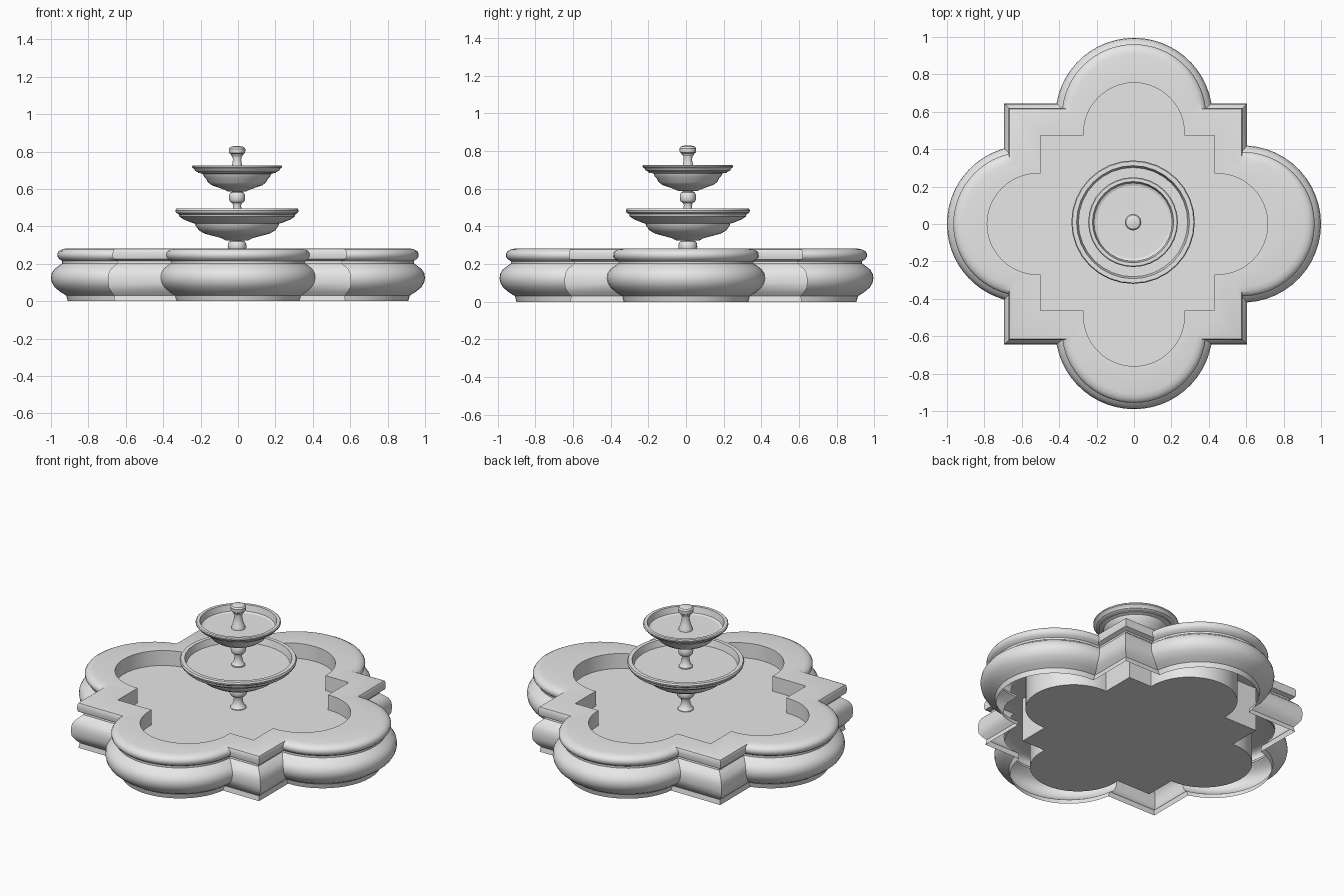
import bpy, bmesh, math

if "Cube" in bpy.data.objects:
    bpy.data.objects.remove(bpy.data.objects["Cube"])

stone = bpy.data.materials.new("grey_stone")
stone.diffuse_color = (0.8, 0.8, 0.8, 1)
stone.use_nodes = True
stone.node_tree.nodes["Principled BSDF"].inputs["Base Color"].default_value = stone.diffuse_color
CX, CY = -0.005, 0.01      # axis of the tiers


def finish(name, bm, angle=35):
    bmesh.ops.recalc_face_normals(bm, faces=bm.faces)
    me = bpy.data.meshes.new(name)
    bm.to_mesh(me)
    bm.free()
    me.materials.append(stone)
    ob = bpy.data.objects.new(name, me)
    bpy.context.collection.objects.link(ob)
    bpy.ops.object.select_all(action='DESELECT')
    ob.select_set(True)
    bpy.context.view_layer.objects.active = ob
    bpy.ops.object.shade_smooth_by_angle(angle=math.radians(angle))
    return ob


def quatrefoil(square, tips, r, lobe_in, corner_in, n=24):
    """Outline of four round lobes and four square corners, counter-clockwise.
    square / tips: right, top, left, bottom distances; *_in: insets."""
    s = [d - corner_in for d in square]
    rr = r - lobe_in
    pts = []
    for k in range(4):
        c = tips[k] - r
        side = s[k]
        a = math.acos(max(-1, min(1, (side - c) / rr)))
        ca, sa = round(math.cos(k * math.pi / 2)), round(math.sin(k * math.pi / 2))
        for i in range(n + 1):
            t = -a + 2 * a * i / n
            u, v = c + rr * math.cos(t), rr * math.sin(t)
            pts.append((u * ca - v * sa, u * sa + v * ca))
        u, v = side, s[(k + 1) % 4]
        if k % 2:                       # corner point between this lobe and the next
            pts.append((u * ca - v * sa, u * sa + v * ca))
        else:
            pts.append((u * ca - v * sa, u * sa + v * ca))
    return pts


OUTER = ((0.605, 0.645, 0.695, 0.645), (1.0, 0.995, 1.0, 0.99), 0.42)
INNER = ((0.43, 0.472, 0.50, 0.463), (0.715, 0.755, 0.785, 0.76), 0.27)

# Basin wall: height, lobe inset, corner inset
layers = [(0, .09, .03), (.03, .082, .035), (.05, .05, .018), (.075, .02, .003),
          (.1, .005, 0), (.125, 0, 0), (.15, .004, .004), (.172, .018, .015),
          (.19, .042, .035), (.203, .06, .05), (.215, .06, .052), (.225, .045, .028),
          (.238, .035, .025), (.255, .034, .025), (.268, .042, .026),
          (.278, .06, .03), (.283, .085, .045)]
bm = bmesh.new()
rings = [[bm.verts.new((x, y, z)) for x, y in quatrefoil(*OUTER, lo, co)]
         for z, lo, co in layers]
for z in (.283, .01):
    rings.append([bm.verts.new((x, y, z)) for x, y in quatrefoil(*INNER, 0, 0)])
for a, b in zip(rings, rings[1:]):
    m = len(a)
    for i in range(m):
        bm.faces.new((a[i], a[(i + 1) % m], b[(i + 1) % m], b[i]))
bm.faces.new(rings[-1])
finish("basin", bm)

# Water sheet in the basin
bm = bmesh.new()
bm.faces.new([bm.verts.new((x, y, .19)) for x, y in quatrefoil(*INNER, 0, 0)])
finish("basin_water", bm)


def lathe(name, profile, sides=32):
    bm = bmesh.new()
    vs = [bm.verts.new((r, 0, z)) for r, z in profile]
    es = [bm.edges.new(p) for p in zip(vs, vs[1:])]
    bmesh.ops.spin(bm, geom=vs + es, cent=(0, 0, 0), axis=(0, 0, 1),
                   angle=2 * math.pi, steps=sides)
    bmesh.ops.remove_doubles(bm, verts=bm.verts, dist=1e-4)
    ob = finish(name, bm)
    ob.location = (CX, CY, 0)
    return ob


# Bowls, from underside to rim to the water inside
lathe("lower_bowl", [(0, .325), (.06, .325), (.085, .338), (.13, .35), (.175, .362),
                     (.205, .38), (.222, .405), (.225, .415), (.243, .42), (.285, .437),
                     (.308, .452), (.312, .465), (.326, .473), (.33, .485), (.325, .495),
                     (.302, .495), (.292, .455), (0, .452)])
lathe("upper_bowl", [(0, .588), (.05, .588), (.07, .597), (.105, .61), (.135, .62),
                     (.155, .635), (.165, .655), (.178, .668), (.182, .68), (.205, .688),
                     (.225, .698), (.23, .708), (.24, .715), (.24, .722), (.235, .727),
                     (.217, .727), (.208, .685), (0, .682)])

# Turned stems: height fraction, radius fraction
STEM = [(0, .9), (.06, .9), (.12, .72), (.25, .55), (.42, .5), (.5, .6), (.54, .85),
        (.6, .97), (.7, 1), (.8, .97), (.87, .85), (.9, .65), (1, .75)]
FINIAL = [(0, .9), (.06, .9), (.14, .8), (.3, .62), (.5, .5), (.62, .55), (.68, .75),
          (.72, .78), (.75, .95), (.82, 1), (.9, 1), (.96, .85), (.99, .5), (1, 0)]


def stem(name, prof, z0, z1, r):
    lathe(name, [(f * r, z0 + t * (z1 - z0)) for t, f in prof], 24)


stem("lower_stem", STEM, .185, .34, .05)
stem("middle_stem", STEM, .45, .6, .043)
stem("finial", FINIAL, .68, .83, .044)
